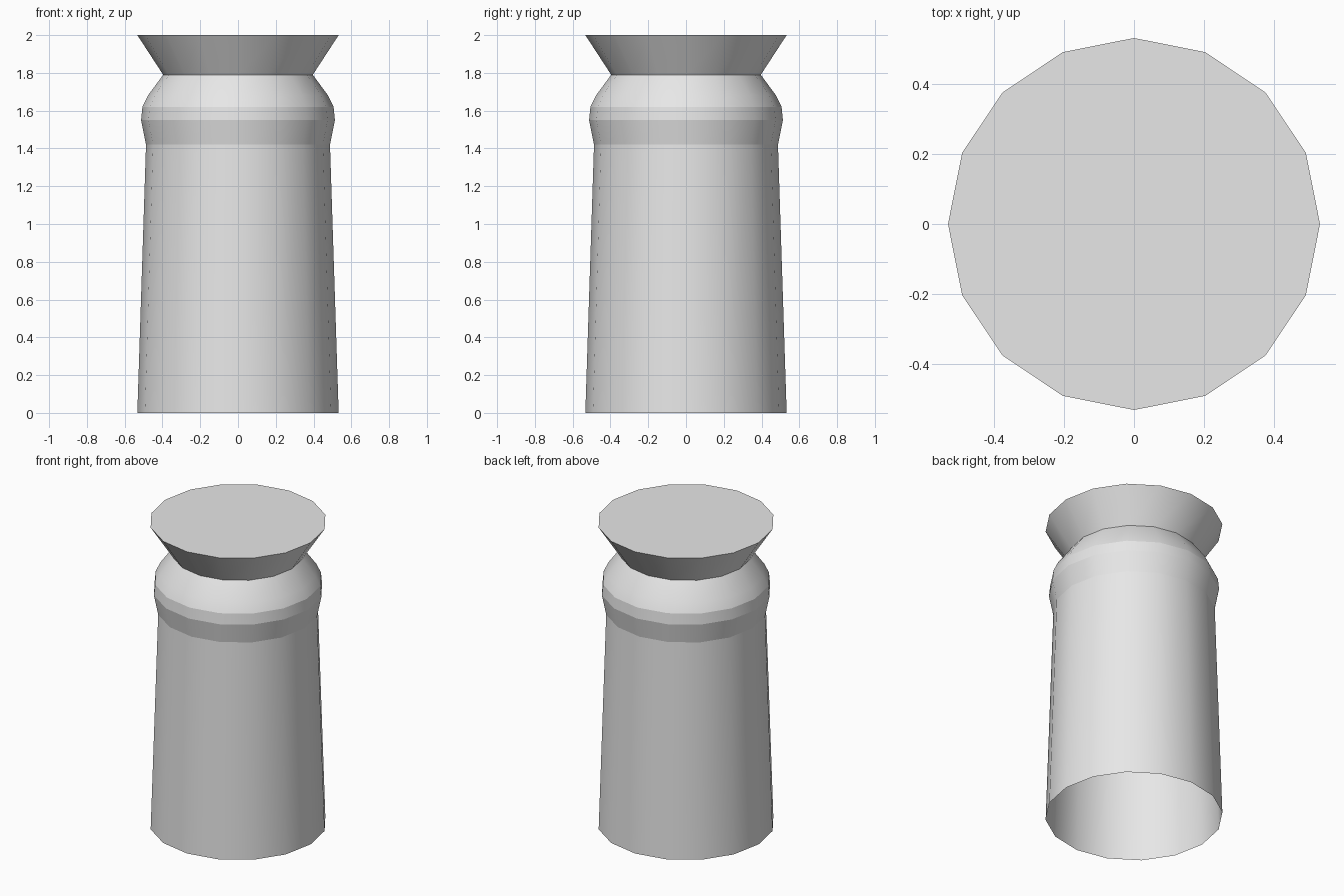
import bpy, bmesh, math

if "Cube" in bpy.data.objects:
    bpy.data.objects.remove(bpy.data.objects["Cube"])

SIDES = 16

grey = bpy.data.materials.new("light grey")
grey.diffuse_color = (0.8, 0.8, 0.8, 1)
grey.use_nodes = True
grey.node_tree.nodes["Principled BSDF"].inputs["Base Color"].default_value = grey.diffuse_color


def lathe(name, profile, cap_top=False):
    """Turn (radius, height) points, listed bottom to top, around z."""
    bm = bmesh.new()
    rings = []
    for r, z in profile:
        rings.append([bm.verts.new((r * math.cos(i * math.tau / SIDES),
                                    r * math.sin(i * math.tau / SIDES), z))
                      for i in range(SIDES)])
    for low, high in zip(rings, rings[1:]):
        for i in range(SIDES):
            j = (i + 1) % SIDES
            bm.faces.new((low[i], low[j], high[j], high[i])).smooth = True
    if cap_top:
        bm.faces.new(rings[-1])
        for e in bm.edges:
            if all(v in rings[-1] for v in e.verts):
                e.smooth = False
    mesh = bpy.data.meshes.new(name)
    bm.to_mesh(mesh)
    bm.free()
    mesh.materials.append(grey)
    obj = bpy.data.objects.new(name, mesh)
    bpy.context.collection.objects.link(obj)
    return obj


# Tapered body, open underneath
lathe("body", [(0.533, 0), (0.487, 1.42)])
# Bulging collar in two crisp bands
lathe("collar_lower", [(0.487, 1.42), (0.513, 1.55)])
lathe("collar_upper", [(0.513, 1.55), (0.506, 1.62)])
# Rounded shoulder
lathe("shoulder", [(0.506, 1.62), (0.477, 1.68), (0.396, 1.79)])
# Flared top with flat lid
lathe("flared_top", [(0.396, 1.79), (0.533, 2.0)], cap_top=True)
